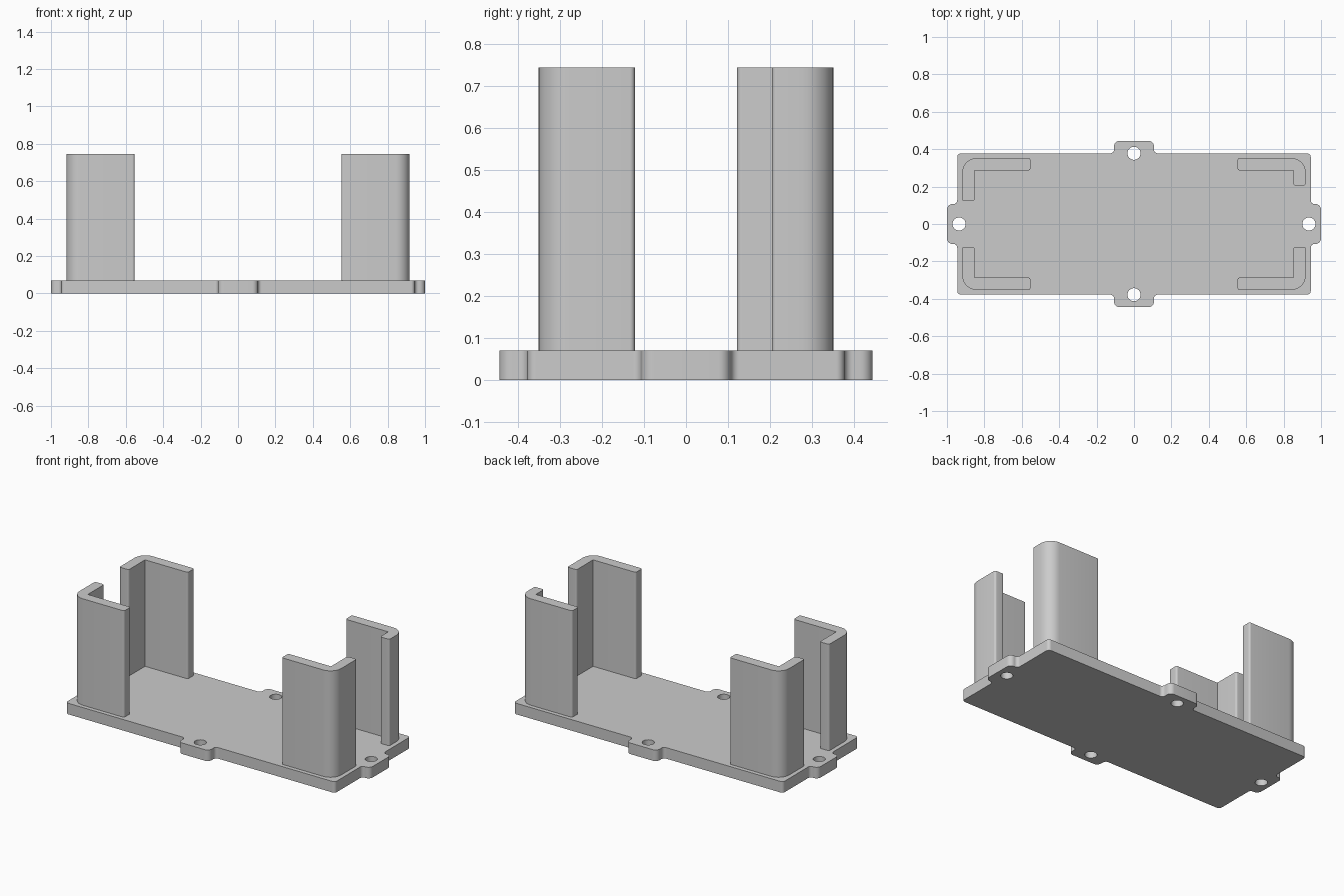
import bpy
import bmesh
from math import tan
from mathutils import Vector

cube = bpy.data.objects.get("Cube")
if cube:
    bpy.data.objects.remove(cube, do_unlink=True)

# Single plain grey finish
grey = bpy.data.materials.new("light grey")
grey.use_nodes = True
colour = (0.6, 0.6, 0.6, 1)
grey.diffuse_color = colour
grey.node_tree.nodes["Principled BSDF"].inputs["Base Color"].default_value = colour

PLATE_TOP = 0.07
WALL_TOP = 0.745


def rounded(corners, steps=8):
    """Outline from (x, y, radius) corners, each replaced by an arc."""
    points = []
    for i, (x, y, radius) in enumerate(corners):
        p = Vector((x, y))
        if radius == 0:
            points.append(p)
            continue
        a = (Vector(corners[i - 1][:2]) - p).normalized()
        b = (Vector(corners[(i + 1) % len(corners)][:2]) - p).normalized()
        reach = radius / tan(a.angle(b) / 2)
        centre = p + (a + b).normalized() * (reach ** 2 + radius ** 2) ** 0.5
        start = (p + a * reach - centre).normalized()
        end = (p + b * reach - centre).normalized()
        for s in range(steps + 1):
            points.append(centre + start.slerp(end, s / steps) * radius)
    return points


def extrude(name, outline, bottom, top):
    """Solid prism standing on a flat outline."""
    bm = bmesh.new()
    base = bm.faces.new([bm.verts.new((p.x, p.y, bottom)) for p in outline])
    side = bmesh.ops.extrude_face_region(bm, geom=[base], use_keep_orig=True)
    moved = [v for v in side["geom"] if isinstance(v, bmesh.types.BMVert)]
    bmesh.ops.translate(bm, verts=moved, vec=(0, 0, top - bottom))
    bmesh.ops.recalc_face_normals(bm, faces=bm.faces)
    mesh = bpy.data.meshes.new(name)
    bm.to_mesh(mesh)
    bm.free()
    mesh.materials.append(grey)
    obj = bpy.data.objects.new(name, mesh)
    bpy.context.collection.objects.link(obj)
    return obj


def smooth(obj):
    bpy.ops.object.select_all(action="DESELECT")
    obj.select_set(True)
    bpy.context.view_layer.objects.active = obj
    bpy.ops.object.shade_smooth_by_angle()


# Base plate: one quarter outline, turned into a full loop by mirroring
X, Y, TAB = 0.945, 0.378, 0.107
quarter = [(1, TAB, 0.03), (X, TAB, 0.02), (X, Y, 0.02),
           (TAB, Y, 0.02), (TAB, 0.445, 0.03)]
loop = []
for sx, sy in ((1, 1), (-1, 1), (-1, -1), (1, -1)):
    part = [(x * sx, y * sy, r) for x, y, r in quarter]
    loop += part if sx * sy > 0 else part[::-1]
plate = extrude("base_plate", rounded(loop), 0, PLATE_TOP)

# Screw holes through the four tabs
for x, y in ((0.935, 0), (-0.935, 0), (0, 0.378), (0, -0.378)):
    bpy.ops.mesh.primitive_cylinder_add(vertices=32, radius=0.035, depth=0.4,
                                        location=(x, y, 0))
    cutter = bpy.context.object
    cutter.hide_render = True
    cutter.data.materials.append(grey)
    cut = plate.modifiers.new("screw_hole", "BOOLEAN")
    cut.operation = "DIFFERENCE"
    cut.solver = "EXACT"
    cut.object = cutter
    bpy.context.view_layer.objects.active = plate
    bpy.ops.object.modifier_apply(modifier=cut.name)
    bpy.data.objects.remove(cutter, do_unlink=True)
smooth(plate)


# Upright corner brackets; the back left one has a shorter end wall
def bracket(name, sx, sy, leg_end):
    profile = [(0.918, leg_end, 0.012), (0.918, 0.352, 0.075),
               (0.553, 0.352, 0.012), (0.553, 0.287, 0.012),
               (0.853, 0.287, 0), (0.853, leg_end, 0.012)]
    outline = rounded([(x * sx, y * sy, r) for x, y, r in profile])
    smooth(extrude(name, outline, PLATE_TOP, WALL_TOP))


bracket("front_left_bracket", 1, -1, 0.122)
bracket("front_right_bracket", -1, -1, 0.122)
bracket("back_right_bracket", -1, 1, 0.122)
bracket("back_left_bracket", 1, 1, 0.205)
